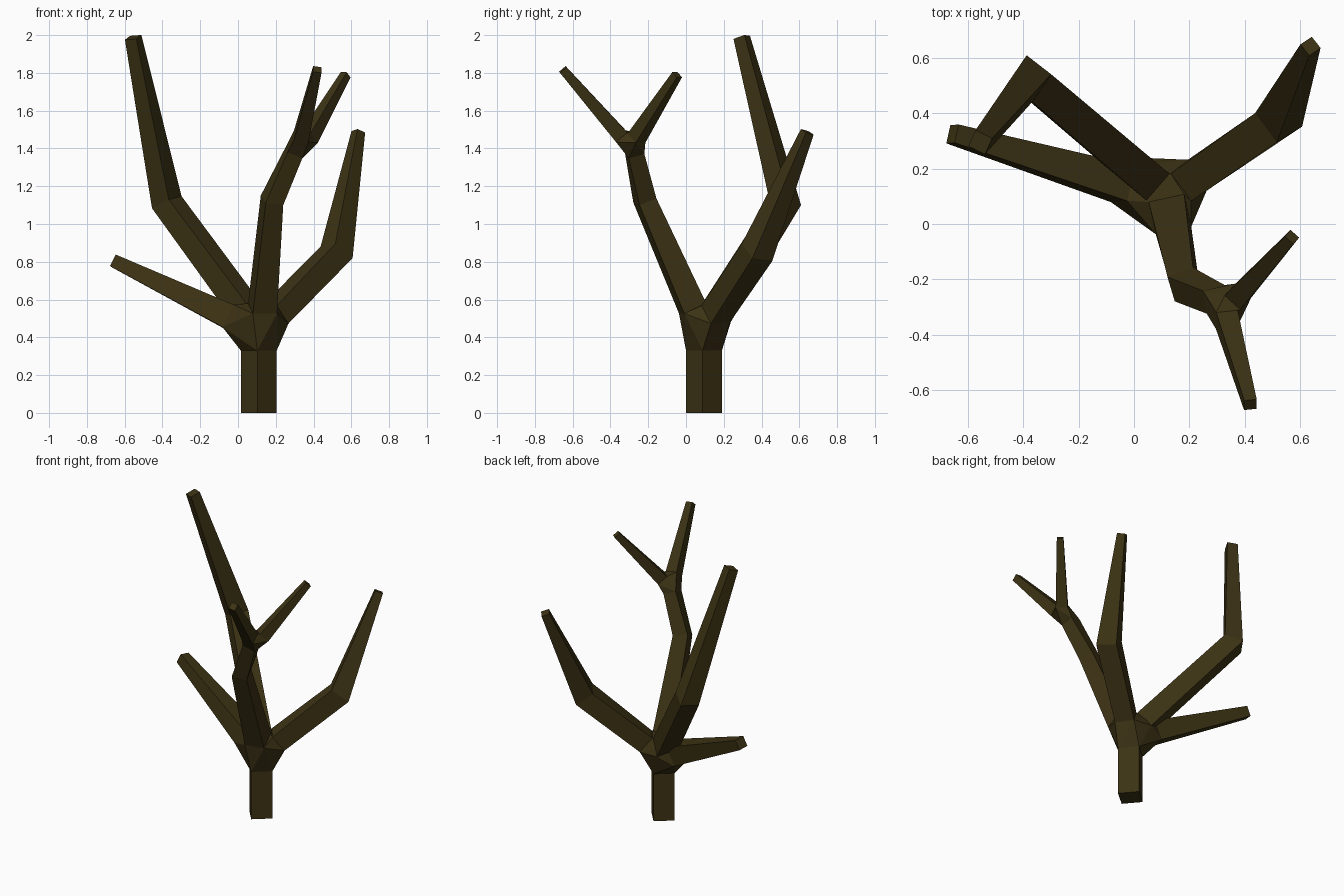
import bpy, bmesh
from mathutils import Vector

if "Cube" in bpy.data.objects:
    bpy.data.objects.remove(bpy.data.objects["Cube"])

bark = bpy.data.materials.new("dark_bark")
bark.diffuse_color = (0.045, 0.032, 0.007, 1)
bark.use_nodes = True
bark.node_tree.nodes["Principled BSDF"].inputs["Base Color"].default_value = bark.diffuse_color

# Each limb is a run of square rings: (centre, half diagonal to its first corner)
limbs = {
    "trunk": [((.11, .095, 0), (-.008, -.095, 0)), ((.11, .095, .33), (-.008, -.095, 0))],
    "low_left_branch": [((-.04, .145, .505), (.03, -.065, .06)),
                        ((-.655, .325, .803), (.012, -.033, .033))],
    "tall_left_branch": [((.053, .16, .528), (.077, .02, .042)),
                         ((-.377, .525, 1.115), (.079, .015, .03)),
                         ((-.555, .295, 1.988), (.044, .015, .01))],
    "right_branch": [((.20, .157, .523), (-.07, .023, .047)),
                     ((.522, .376, .85), (-.085, .024, .03)),
                     ((.637, .642, 1.488), (-.036, .007, .005))],
    "middle_branch": [((.13, .035, .553), (-.077, .048, .018)),
                      ((.18, -.218, 1.125), (-.059, .027, .027)),
                      ((.295, -.272, 1.375), (-.044, .03, .03))],
    "front_twig": [((.335, -.345, 1.465), (-.038, .025, .032)),
                   ((.42, -.652, 1.818), (-.022, .015, .018))],
    "back_twig": [((.375, -.262, 1.455), (-.048, .004, .024)),
                  ((.57, -.047, 1.79), (-.026, .002, .014))],
}


def corners(limb):
    """Four corners of every ring, square to the mean direction of the limb there."""
    pts = [Vector(c) for c, _ in limb]
    dirs = [(b - a).normalized() for a, b in zip(pts, pts[1:])]
    out = []
    for i, (_, d) in enumerate(limb):
        n = (dirs[max(i - 1, 0)] + dirs[min(i, len(dirs) - 1)]).normalized()
        d = Vector(d)
        r = d.length
        u = (d - n * d.dot(n)).normalized() * r
        v = n.cross(u)
        out.append([pts[i] + u, pts[i] + v, pts[i] - u, pts[i] - v])
    return out


def finish(bm, name):
    bmesh.ops.recalc_face_normals(bm, faces=bm.faces)
    me = bpy.data.meshes.new(name)
    bm.to_mesh(me)
    bm.free()
    me.materials.append(bark)
    bpy.context.collection.objects.link(bpy.data.objects.new(name, me))


rings = {name: corners(limb) for name, limb in limbs.items()}

# Limbs: square tubes with closed ends
for name, rr in rings.items():
    bm = bmesh.new()
    vv = [[bm.verts.new(p) for p in ring] for ring in rr]
    for a, b in zip(vv, vv[1:]):
        for k in range(4):
            j = (k + 1) % 4
            bm.faces.new((a[k], a[j], b[j], b[k]))
    bm.faces.new(vv[0])
    bm.faces.new(vv[-1])
    finish(bm, name)


# Forks: faceted hull wrapped around the rings that meet there
def fork(name, parent, children):
    bm = bmesh.new()
    pts = rings[parent][-1] + [p for c in children for p in rings[c][0]]
    for p in pts:
        bm.verts.new(p)
    res = bmesh.ops.convex_hull(bm, input=bm.verts[:])
    inner = {g for g in res["geom_interior"] if isinstance(g, bmesh.types.BMVert)}
    bmesh.ops.delete(bm, geom=list(inner), context='VERTS')
    finish(bm, name)


fork("main_fork", "trunk", ["low_left_branch", "tall_left_branch", "right_branch", "middle_branch"])
fork("upper_fork", "middle_branch", ["front_twig", "back_twig"])
